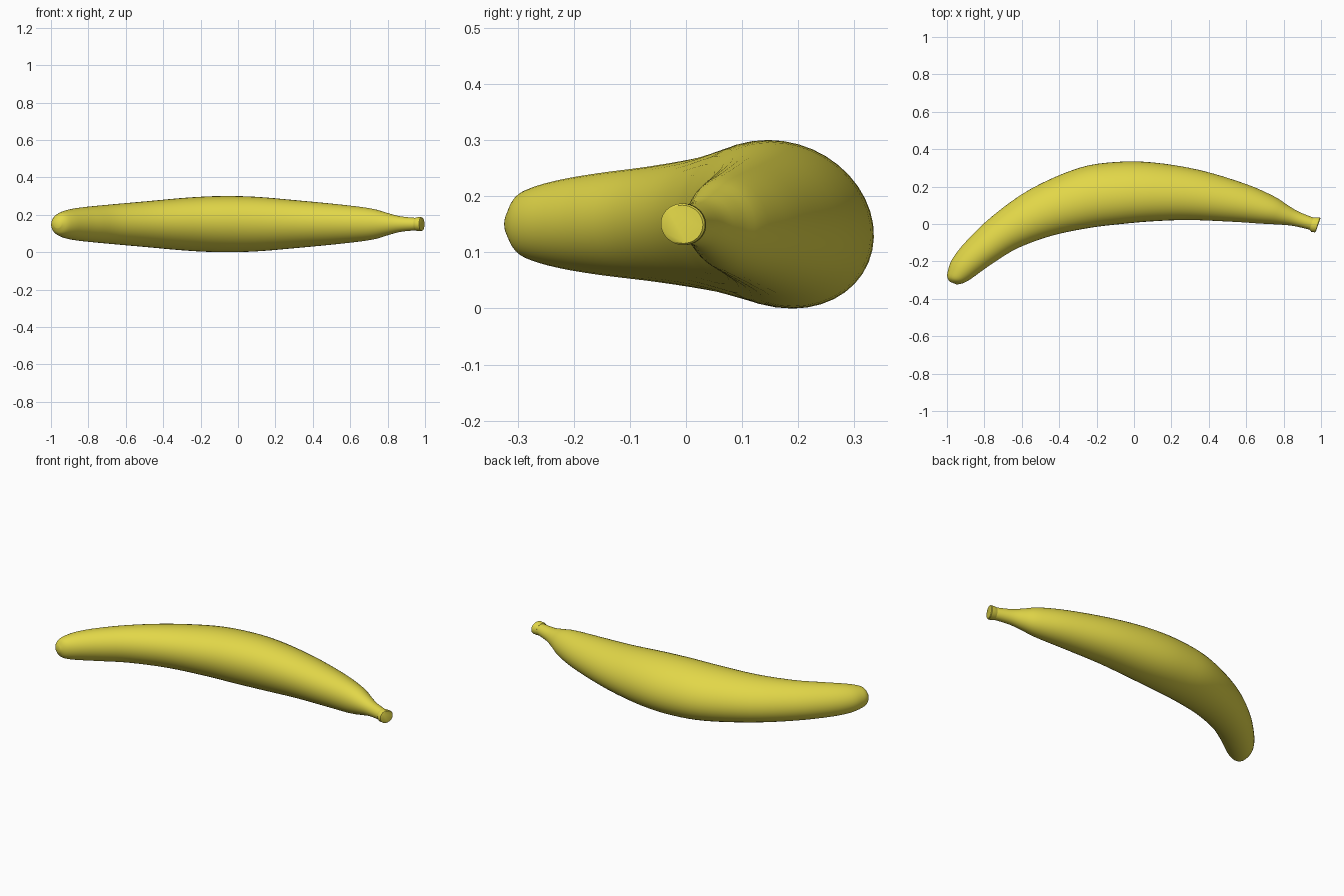
import bpy, bmesh, math
from mathutils import Vector

if "Cube" in bpy.data.objects:
    bpy.data.objects.remove(bpy.data.objects["Cube"])

yellow = bpy.data.materials.new("banana_yellow")
yellow.diffuse_color = (0.76, 0.68, 0.065, 1)
yellow.use_nodes = True
yellow.node_tree.nodes["Principled BSDF"].inputs["Base Color"].default_value = yellow.diffuse_color

# Cross-sections: outer edge x, y, inner edge x, y, half height
BODY = [
    (-.986, -.308, -.947, -.324, .020),
    (-.998, -.285, -.910, -.315, .050),
    (-.995, -.250, -.870, -.292, .066),
    (-.970, -.185, -.815, -.252, .080),
    (-.895, -.090, -.740, -.200, .092),
    (-.750, .048, -.620, -.128, .105),
    (-.550, .188, -.440, -.062, .122),
    (-.300, .297, -.240, -.020, .142),
    (-.100, .330, -.080, .000, .150),
    (.100, .328, .090, .015, .146),
    (.350, .288, .290, .022, .127),
    (.600, .213, .530, .012, .103),
    (.750, .147, .680, .002, .083),
    (.820, .102, .775, -.003, .060),
    (.880, .066, .850, -.010, .042),
    (.962, .033, .939, -.030, .033),
]
STEM_END = [
    (.960, .034, .938, -.031, .034),
    (.974, .036, .948, -.042, .037),
    (.994, .034, .968, -.045, .037),
    (.997, .030, .972, -.041, .034),
]


def smooth_rows(rows, steps):
    """Catmull-Rom interpolation between the rows."""
    out = []
    for i in range(len(rows) - 1):
        p = [rows[max(i - 1, 0)], rows[i], rows[i + 1], rows[min(i + 2, len(rows) - 1)]]
        for s in range(steps):
            t = s / steps
            out.append([0.5 * (2 * b + (c - a) * t + (2 * a - 5 * b + 4 * c - d) * t * t
                               + (3 * b - a - 3 * c + d) * t ** 3) for a, b, c, d in zip(*p)])
    return out + [list(rows[-1])]


def loft(name, rows, sides=40):
    bm = bmesh.new()
    rings = []
    for ox, oy, ix, iy, hz in rows:
        mid = Vector(((ox + ix) / 2, (oy + iy) / 2, .15))
        across = Vector(((ox - ix) / 2, (oy - iy) / 2, 0))
        ring = []
        for k in range(sides):
            a = math.tau * k / sides
            lean = -0.13 * math.sin(a) * hz / .15
            ring.append(bm.verts.new(mid + across * (math.cos(a) + lean)
                                     + Vector((0, 0, hz * math.sin(a)))))
        rings.append(ring)
    for r, q in zip(rings, rings[1:]):
        for k in range(sides):
            n = (k + 1) % sides
            bm.faces.new((r[k], r[n], q[n], q[k]))
    bm.faces.new(rings[0][::-1])
    bm.faces.new(rings[-1])
    bmesh.ops.recalc_face_normals(bm, faces=bm.faces)
    me = bpy.data.meshes.new(name)
    bm.to_mesh(me)
    bm.free()
    me.materials.append(yellow)
    ob = bpy.data.objects.new(name, me)
    bpy.context.collection.objects.link(ob)
    bpy.context.view_layer.objects.active = ob
    ob.select_set(True)
    bpy.ops.object.shade_smooth_by_angle(angle=math.radians(40))
    ob.select_set(False)


# Curved fruit with its tapering neck
loft("banana_body", smooth_rows(BODY, 4))
# Flared cut end of the stem
loft("stem_end", STEM_END)
